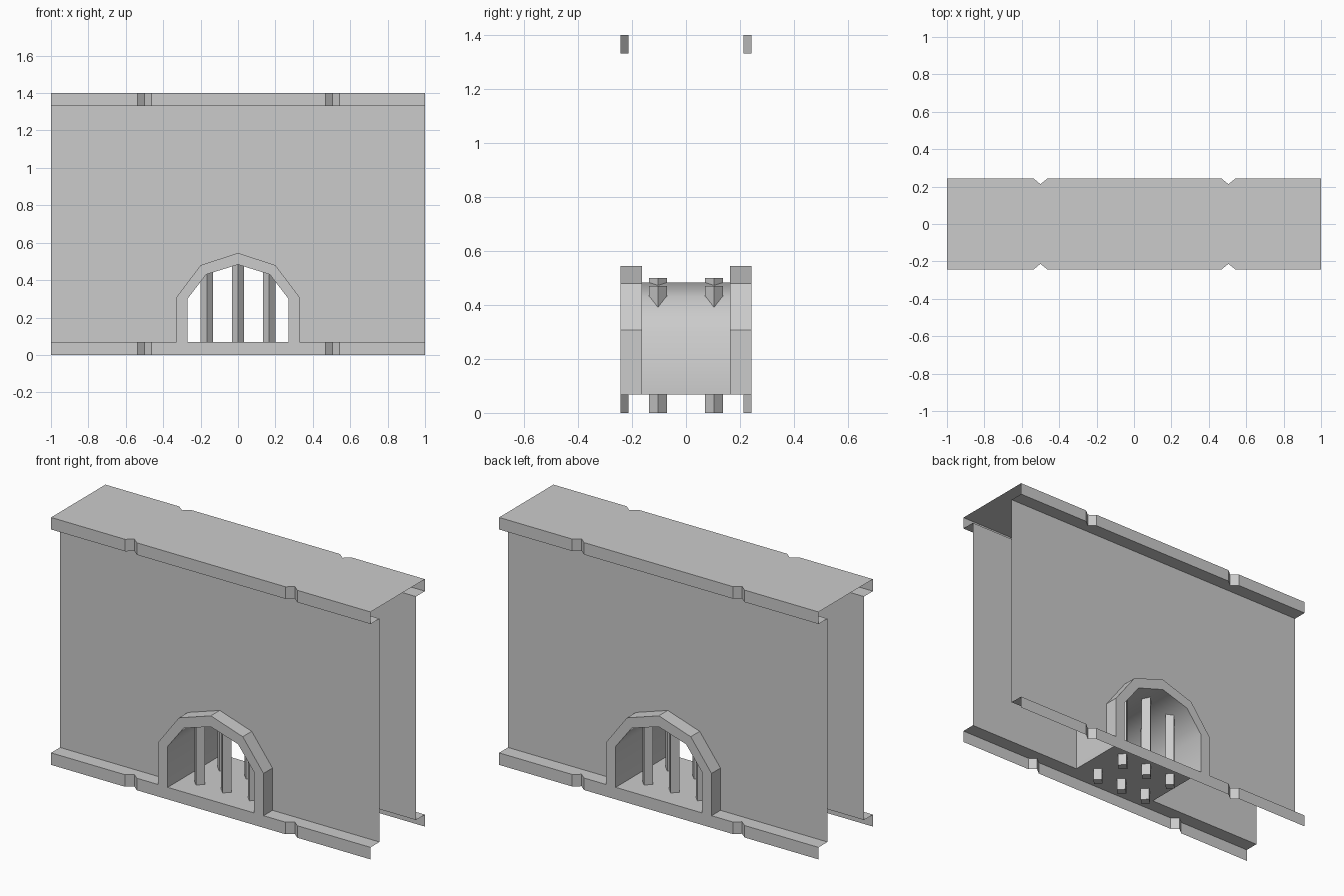
import bpy
import bmesh
from mathutils import Vector

cube = bpy.data.objects.get("Cube")
if cube:
    bpy.data.objects.remove(cube, do_unlink=True)

# Main dimensions
FACE_Y, WALL_Y = -0.243, -0.163
TRIM, TOP = 0.068, 1.4
OUT, UP, DOWN = Vector((0, -1, 0)), Vector((0, 0, 1)), Vector((0, 0, -1))

stone = bpy.data.materials.new("plain_grey")
stone.use_nodes = True
grey = (0.6, 0.6, 0.6, 1)
stone.diffuse_color = grey
stone.node_tree.nodes["Principled BSDF"].inputs["Base Color"].default_value = grey


def finish(name, bm, mirror=True):
    mesh = bpy.data.meshes.new(name)
    bm.to_mesh(mesh)
    bm.free()
    mesh.materials.append(stone)
    obj = bpy.data.objects.new(name, mesh)
    bpy.context.collection.objects.link(obj)
    if mirror:
        mod = obj.modifiers.new("Mirror", 'MIRROR')
        mod.use_axis = (False, True, False)


def add_face(bm, points, facing):
    """Add one polygon whose normal points along facing."""
    face = bm.faces.new([bm.verts.new(p) for p in points])
    face.normal_update()
    if face.normal.dot(facing) < 0:
        face.normal_flip()
    return face


def both_sides(half):
    """Complete a half arch, listed from right foot to crown."""
    return half + [(-x, z) for x, z in reversed(half[:-1])]


outer = both_sides([(0.33, TRIM), (0.33, 0.307), (0.2, 0.48), (0, 0.545)])
inner = both_sides([(0.27, TRIM), (0.27, 0.3), (0.17, 0.43), (0, 0.483)])
CENTRE = Vector((0, 0, 0.25))

# Front edge of the trims, with V notches
edge = [(-1, FACE_Y)]
for cx in (-0.5, 0.505):
    edge += [(cx - 0.037, FACE_Y), (cx, FACE_Y + 0.03), (cx + 0.037, FACE_Y)]
edge.append((1, FACE_Y))

# Wall panels with the arch opening
bm = bmesh.new()
outline = [(-1, TRIM), (-1, TOP - TRIM), (1, TOP - TRIM), (1, TRIM)] + inner
add_face(bm, [(x, WALL_Y, z) for x, z in outline], OUT)
finish("wall_panel", bm)

# Notched trims: front strip plus ledge back to the wall
for name, low, high, ledge_z, facing in (
        ("bottom_trim", 0, TRIM, TRIM, UP),
        ("top_trim", TOP - TRIM, TOP, TOP - TRIM, DOWN)):
    bm = bmesh.new()
    for (x0, y0), (x1, y1) in zip(edge, edge[1:]):
        add_face(bm, [(x0, y0, low), (x1, y1, low),
                      (x1, y1, high), (x0, y0, high)], OUT)
    ledge = edge + [(1, WALL_Y), (-1, WALL_Y)]
    add_face(bm, [(x, y, ledge_z) for x, y in ledge], facing)
    finish(name, bm)

# Top slab
bm = bmesh.new()
slab = edge + [(x, -y) for x, y in reversed(edge)]
add_face(bm, [(x, y, TOP) for x, y in slab], UP)
finish("top_slab", bm, mirror=False)

# Arch surrounds: front band and outer rim
bm = bmesh.new()
for a, b, c, d in zip(outer, outer[1:], inner[1:], inner):
    add_face(bm, [(x, FACE_Y, z) for x, z in (a, b, c, d)], OUT)
    rim = [(a[0], FACE_Y, a[1]), (b[0], FACE_Y, b[1]),
           (b[0], WALL_Y, b[1]), (a[0], WALL_Y, a[1])]
    add_face(bm, rim, Vector(rim[0]) + Vector(rim[2]) - 2 * CENTRE)
finish("arch_surround", bm)

# Smooth tunnel lining
bm = bmesh.new()
for a, b in zip(inner, inner[1:]):
    quad = [(a[0], FACE_Y, a[1]), (b[0], FACE_Y, b[1]),
            (b[0], -FACE_Y, b[1]), (a[0], -FACE_Y, a[1])]
    add_face(bm, quad, 2 * CENTRE - Vector(quad[0]) - Vector(quad[2])).smooth = True
bmesh.ops.remove_doubles(bm, verts=bm.verts[:], dist=0.0001)
finish("tunnel_lining", bm, mirror=False)

# Tunnel floor
bm = bmesh.new()
add_face(bm, [(x, y, TRIM) for x, y in ((-0.27, WALL_Y), (0.27, WALL_Y),
                                        (0.27, -WALL_Y), (-0.27, -WALL_Y))], UP)
finish("tunnel_floor", bm, mirror=False)

# Diamond-section bars, a corner towards the front
for name, x, height in (("right_bar", -0.167, 0.47),
                        ("middle_bar", 0, 0.5),
                        ("left_bar", 0.167, 0.47)):
    bm = bmesh.new()
    bmesh.ops.create_cone(bm, cap_ends=True, segments=4, radius1=0.033,
                          radius2=0.033, depth=height)
    bmesh.ops.translate(bm, verts=bm.verts[:], vec=(x, -0.104, height / 2))
    finish(name, bm)
